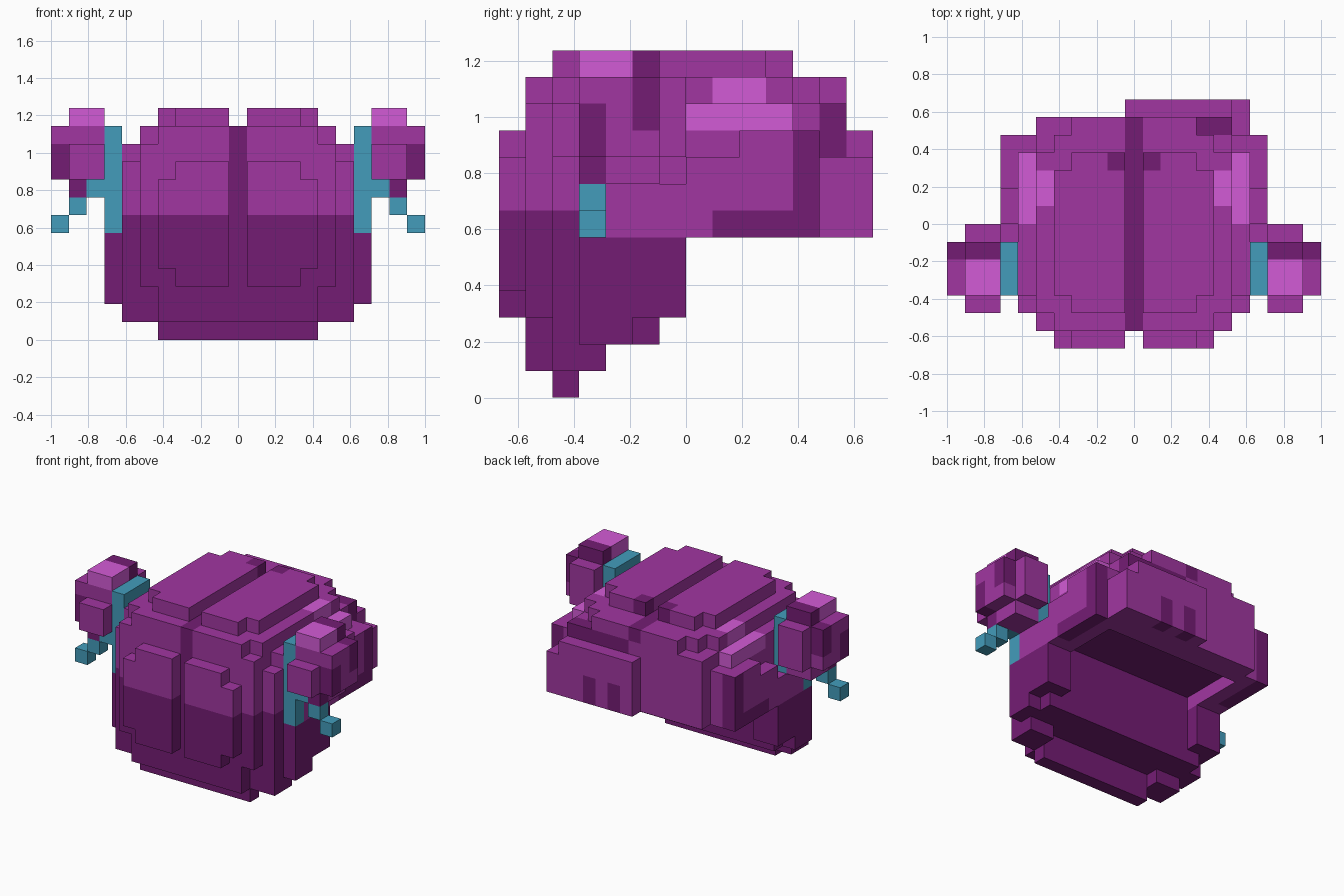
import bpy
import bmesh

if "Cube" in bpy.data.objects:
    bpy.data.objects.remove(bpy.data.objects["Cube"], do_unlink=True)

UNIT = 2 / 21
COLOURS = {
    "purple": (0.355, 0.037, 0.355),
    "dark_purple": (0.175, 0.012, 0.175),
    "light_purple": (0.65, 0.105, 0.67),
    "teal": (0.056, 0.335, 0.5),
}
NAMES = list(COLOURS)
MATERIALS = []
for name, rgb in COLOURS.items():
    mat = bpy.data.materials.new(name)
    mat.use_nodes = True
    mat.diffuse_color = (*rgb, 1)
    mat.node_tree.nodes["Principled BSDF"].inputs["Base Color"].default_value = (*rgb, 1)
    MATERIALS.append(mat)

cells = {}  # block position -> (part, colour)


def fill(part, colour, xs, ys, zs, mirror=True):
    """Fill a box of blocks: x inclusive, y and z as start and stop."""
    for x in range(xs[0], xs[1] + 1):
        for y in range(*ys):
            for z in range(*zs):
                for side in ((1, -1) if mirror else (1,)):
                    cells[side * x, y, z] = (part, colour)


def paint(colour, rule):
    """Recolour the blocks that satisfy a rule."""
    for pos, (part, _) in list(cells.items()):
        if rule(part, *pos):
            cells[pos] = (part, colour)


# Lower hair, tapering towards the bottom
LOWER = "lower_hair"
fill(LOWER, "dark_purple", (0, 4), (-5, -4), (0, 1))
fill(LOWER, "dark_purple", (0, 4), (-6, -4), (1, 2))
fill(LOWER, "dark_purple", (5, 6), (-5, -3), (1, 2))
fill(LOWER, "dark_purple", (0, 4), (-6, -5), (2, 3))
fill(LOWER, "dark_purple", (0, 6), (-5, -1), (2, 3))
fill(LOWER, "dark_purple", (7, 7), (-4, -2), (2, 3))
fill(LOWER, "dark_purple", (0, 5), (-6, -1), (3, 6))
fill(LOWER, "dark_purple", (6, 6), (-5, 0), (3, 6))
fill(LOWER, "dark_purple", (7, 7), (-4, 0), (3, 6))

# Upper hair, a stepped dome
UPPER = "upper_hair"
fill(UPPER, "purple", (0, 5), (-6, 6), (6, 11))
fill(UPPER, "purple", (0, 4), (-6, 5), (11, 12))
fill(UPPER, "purple", (0, 3), (5, 6), (11, 12))
fill(UPPER, "purple", (5, 5), (-5, 4), (11, 12))
fill(UPPER, "purple", (6, 6), (-5, 5), (6, 10))
fill(UPPER, "purple", (6, 6), (-4, 4), (10, 11))

# Hollow under the dome, open at the bottom and below the fringe
for pos in list(cells):
    if abs(pos[0]) <= 5 and -1 <= pos[1] < 4 and pos[2] < 7:
        del cells[pos]

# Side locks
fill("side_lock", "purple", (7, 7), (-3, 0), (6, 8))
fill("side_lock", "purple", (7, 7), (0, 2), (6, 9))
fill("side_lock", "purple", (7, 7), (2, 5), (6, 10))

# Raised panels on the front and on the crown, parted in the middle
fill("front_panel", "purple", (1, 3), (-7, -6), (3, 10))
fill("front_panel", "purple", (4, 4), (-7, -6), (4, 9))
fill("crown_panel", "purple", (1, 3), (-5, 4), (12, 13))
fill("crown_panel", "purple", (4, 4), (-4, 3), (12, 13))

# Swept lock at the back, on one side only
fill("back_lock", "purple", (0, 5), (6, 7), (6, 10), False)
fill("back_lock", "purple", (6, 6), (5, 7), (6, 9), False)

# Painted shading of the strands
paint("dark_purple", lambda p, x, y, z: z < 7 and y < -4)
paint("dark_purple", lambda p, x, y, z: p == UPPER and x == 0 and (z == 11 or y == -6))
paint("dark_purple", lambda p, x, y, z: p == "crown_panel" and abs(x) == 1 and y == 3)
paint("dark_purple", lambda p, x, y, z: p == "back_lock" and x in (1, 3) and z < 8)
paint("dark_purple", lambda p, x, y, z: p == "side_lock" and y > 0 and (z == 6 or y == 4))
paint("dark_purple", lambda p, x, y, z: 0 < x < 6 and y == 5 and z in (9, 10))
paint("light_purple", lambda p, x, y, z: abs(x) == 6 and z == 10 and 0 <= y < 4)
paint("light_purple", lambda p, x, y, z: abs(x) == 5 and z == 11 and 1 <= y < 3)

# Dark lining of the hollow
paint("dark_purple", lambda p, x, y, z: p == UPPER and abs(x) < 6 and (
    (z == 7 and -1 <= y < 4) or (z == 6 and y == -2)))

# Hair buns
BUN = "hair_bun"
fill(BUN, "purple", (8, 9), (-5, -4), (9, 11))
fill(BUN, "purple", (8, 9), (-4, 0), (9, 12))
fill(BUN, "purple", (10, 10), (-4, -1), (9, 12))
fill(BUN, "light_purple", (8, 9), (-4, -1), (12, 13))
fill(BUN, "purple", (8, 9), (-4, -1), (8, 9))
paint("dark_purple", lambda p, x, y, z: p == BUN and y == -2 and z > 9)
paint("dark_purple", lambda p, x, y, z: p == BUN and abs(x) == 10 and y == -4 and z < 11)
paint("dark_purple", lambda p, x, y, z: p == BUN and y == -4 and z == 8)

# Ribbons tied round the buns, with a hanging tail
fill("ribbon", "teal", (7, 7), (-4, -1), (8, 12))
fill("ribbon", "teal", (7, 7), (-4, -3), (6, 8))
for step in range(3):
    fill("ribbon", "teal", (8 + step, 8 + step), (-4, -3), (8 - step, 9 - step))


def block_face(pos, axis, sign):
    """Corners of one side of a block, wound outwards."""
    corners = []
    for a, b in ((0, 0), (1, 0), (1, 1), (0, 1)):
        c = list(pos)
        c[axis] += sign > 0
        c[(axis + 1) % 3] += a
        c[(axis + 2) % 3] += b
        corners.append(((c[0] - 0.5) * UNIT, c[1] * UNIT, c[2] * UNIT))
    return corners if sign > 0 else corners[::-1]


def build(part, side):
    """Skin the visible faces of a part and merge the flat areas."""
    bm = bmesh.new()
    for pos, (owner, colour) in cells.items():
        if owner != part or (side and pos[0] * side < 0):
            continue
        for axis in range(3):
            for sign in (-1, 1):
                near = list(pos)
                near[axis] += sign
                if tuple(near) in cells:
                    continue
                face = bm.faces.new([bm.verts.new(c) for c in block_face(pos, axis, sign)])
                lock_top = part == "side_lock" and axis == 2 and sign > 0
                face.material_index = NAMES.index("purple" if lock_top else colour)
    bmesh.ops.remove_doubles(bm, verts=bm.verts, dist=UNIT / 100)
    bmesh.ops.dissolve_limit(bm, angle_limit=0.01, verts=bm.verts, edges=bm.edges,
                             delimit={"MATERIAL"})
    label = part if not side else ("left_" if side > 0 else "right_") + part
    mesh = bpy.data.meshes.new(label)
    for mat in MATERIALS:
        mesh.materials.append(mat)
    bm.to_mesh(mesh)
    bm.free()
    bpy.context.collection.objects.link(bpy.data.objects.new(label, mesh))


for part in (LOWER, UPPER, "back_lock"):
    build(part, 0)
for part in ("side_lock", "front_panel", "crown_panel", BUN, "ribbon"):
    for side in (1, -1):
        build(part, side)
